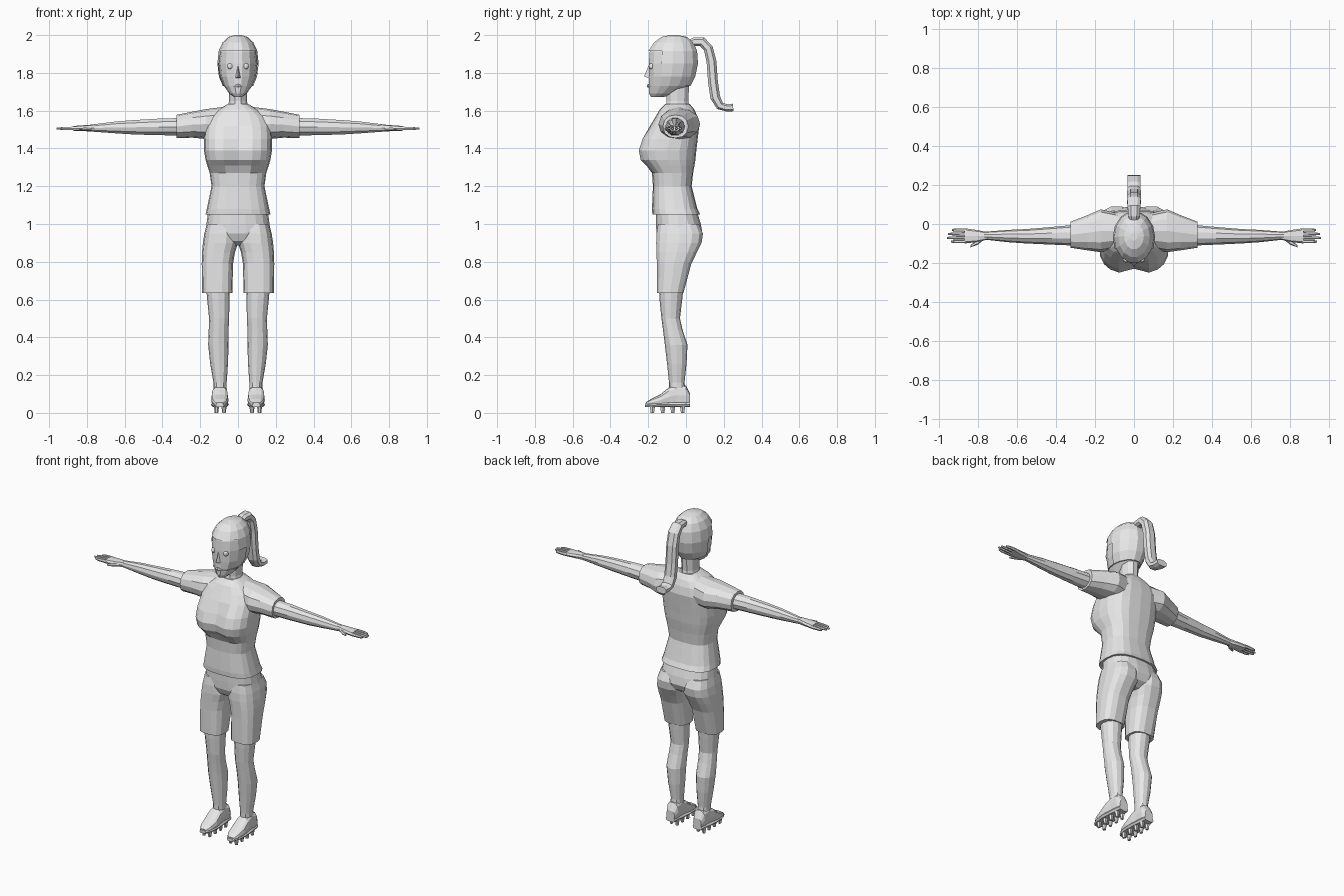
import bpy, bmesh, math
from mathutils import Vector

grey = bpy.data.materials.new("plain grey")
grey.diffuse_color = (0.8, 0.8, 0.8, 1)


def finish(name, bm):
    bmesh.ops.recalc_face_normals(bm, faces=bm.faces)
    me = bpy.data.meshes.new(name)
    bm.to_mesh(me)
    bm.free()
    me.materials.append(grey)
    ob = bpy.data.objects.new(name, me)
    bpy.context.collection.objects.link(ob)
    return ob


def skin(name, loops, caps=True, edit=None):
    """Join matching rings of points into a tube."""
    bm = bmesh.new()
    rows = [[bm.verts.new(p) for p in loop] for loop in loops]
    n = len(rows[0])
    for a, b in zip(rows, rows[1:]):
        for i in range(n):
            j = (i + 1) % n
            bm.faces.new((a[i], a[j], b[j], b[i]))
    if caps:
        bm.faces.new(rows[0])
        bm.faces.new(rows[-1])
    if edit:
        edit(bm)
    return finish(name, bm)


def loft(name, axis, rings, n=12, p=1.0, side=1, caps=True, edit=None):
    """Rings are (position, a0, a1, b0, b1): extents across the axis."""
    loops = []
    for t, a0, a1, b0, b1 in rings:
        loop = []
        for i in range(n):
            ang = 2 * math.pi * i / n
            c, s = math.cos(ang), math.sin(ang)
            a = (a0 + a1) / 2 + (a1 - a0) / 2 * math.copysign(abs(c) ** p, c)
            b = (b0 + b1) / 2 + (b1 - b0) / 2 * math.copysign(abs(s) ** p, s)
            x, y, z = {'x': (t, a, b), 'y': (a, t, b), 'z': (a, b, t)}[axis]
            loop.append((x * side, y, z))
        loops.append(loop)
    return skin(name, loops, caps, edit)


def sym(rows):
    """Rings centred on x = 0: (z, half width, y front, y back)."""
    return [(z, -w, w, f, b) for z, w, f, b in rows]


# Shirt body, with a cleft down the chest
def cleft(bm):
    for v in bm.verts:
        if abs(v.co.x) < 0.005 and v.co.y < -0.15 and 1.3 < v.co.z < 1.5:
            v.co.y += 0.025


loft("shirt", 'z', sym([
    (1.05, .172, -.178, .075), (1.08, .165, -.18, .06), (1.2, .14, -.175, .03),
    (1.27, .15, -.18, .038), (1.31, .163, -.215, .045), (1.34, .172, -.245, .05),
    (1.39, .18, -.255, .055), (1.45, .18, -.235, .062), (1.52, .175, -.19, .07),
    (1.57, .15, -.16, .06), (1.605, .105, -.14, .045), (1.635, .055, -.11, .02)]),
    n=20, p=.72, edit=cleft)

# Neck and head
loft("neck", 'z', sym([(1.58, .06, -.12, .03), (1.65, .048, -.105, .015),
                       (1.74, .05, -.11, .02)]), n=10)
head_rings = [
    (1.672, .022, -.185, -.12), (1.69, .045, -.197, -.05), (1.73, .074, -.2, .02),
    (1.78, .095, -.2, .045), (1.85, .103, -.2, .06), (1.91, .096, -.195, .055),
    (1.955, .075, -.165, .035), (1.983, .045, -.125, .0), (1.993, .012, -.08, -.05)]
loft("head", 'z', sym(head_rings), n=14)


# Hair cap, cut away around the face
def open_face(bm):
    gone = [f for f in bm.faces if f.calc_center_median().z < 1.89
            and f.calc_center_median().y < -.1]
    bmesh.ops.delete(bm, geom=gone, context='FACES')


loft("hair_cap", 'z', sym([(z + .007 * (z > 1.9), w + .006, f - .006, b + .007)
                           for z, w, f, b in head_rings[2:]]), n=14, edit=open_face)

# Nose
bm = bmesh.new()
pts = [bm.verts.new(p) for p in ((0, -.197, 1.84), (-.017, -.192, 1.77),
                                 (.017, -.192, 1.77), (0, -.222, 1.782))]
for tri in ((0, 1, 3), (0, 3, 2), (1, 2, 3), (0, 2, 1)):
    bm.faces.new([pts[i] for i in tri])
finish("nose", bm)

# Lips
loft("lips", 'x', [(-.025, -.197, -.187, 1.726, 1.734), (0, -.208, -.19, 1.72, 1.742),
                   (.025, -.197, -.187, 1.726, 1.734)], n=6)

# Ponytail swept along a curved path: (y, z, half width, half thickness)
path = [(.0, 1.945, .022, .018), (.045, 1.965, .028, .023), (.085, 1.965, .033, .025),
        (.118, 1.93, .035, .025), (.135, 1.86, .035, .026), (.143, 1.75, .035, .026),
        (.155, 1.67, .035, .026), (.18, 1.625, .034, .022), (.215, 1.615, .034, .019),
        (.25, 1.617, .034, .02)]
loops = []
for i, (y, z, w, t) in enumerate(path):
    p0, p1 = path[max(i - 1, 0)], path[min(i + 1, len(path) - 1)]
    d = Vector((0, p1[0] - p0[0], p1[1] - p0[1])).normalized()
    nrm = Vector((0, -d.z, d.y))
    loops.append([Vector((w * u, y, z)) + nrm * t * v for u, v in
                  ((1, .5), (.5, 1), (-.5, 1), (-1, .5), (-1, -.5), (-.5, -1), (.5, -1), (1, -.5))])
skin("ponytail", loops)

# Hips of the shorts
loft("shorts_hips", 'z', sym([
    (1.065, .158, -.16, .06), (1.0, .167, -.16, .08), (.95, .175, -.158, .088),
    (.91, .155, -.14, .07), (.885, .08, -.1, .03)]), n=18, p=.8)

for side, label in ((1, "left"), (-1, "right")):
    # Eye
    bm = bmesh.new()
    bmesh.ops.create_uvsphere(bm, u_segments=10, v_segments=6, radius=.016)
    bmesh.ops.translate(bm, verts=bm.verts, vec=(side * .042, -.182, 1.835))
    finish(label + "_eye", bm)

    # Sleeve and arm
    loft(label + "_sleeve", 'x', [
        (.06, -.12, .05, 1.44, 1.622), (.17, -.145, .075, 1.45, 1.608),
        (.24, -.135, .045, 1.457, 1.595), (.325, -.122, .012, 1.455, 1.578)],
        n=12, p=.9, side=side)
    loft(label + "_arm", 'x', [
        (.28, -.112, -.002, 1.466, 1.564), (.42, -.106, -.015, 1.468, 1.56),
        (.55, -.1, -.026, 1.472, 1.552), (.64, -.094, -.03, 1.478, 1.545),
        (.77, -.08, -.04, 1.488, 1.528)], n=10, side=side)

    # Hand with four fingers and a thumb
    loft(label + "_palm", 'x', [
        (.755, -.08, -.042, 1.49, 1.528), (.80, -.092, -.032, 1.491, 1.524),
        (.87, -.1, -.022, 1.492, 1.519)], n=8, p=.7, side=side)
    for k, (y, tip) in enumerate(((-.031, .935), (-.051, .955), (-.071, .96), (-.09, .94))):
        loft(f"{label}_finger_{k + 1}", 'x', [
            (.86, y - .009, y + .009, 1.495, 1.517),
            (.92, y - .008, y + .008, 1.496, 1.515),
            (tip, y - .005, y + .005, 1.5, 1.511)], n=6, side=side)
    loft(label + "_thumb", 'x', [
        (.775, -.085, -.06, 1.493, 1.515), (.805, -.108, -.082, 1.493, 1.513),
        (.84, -.12, -.108, 1.497, 1.508)], n=6, side=side)

    # Leg of the shorts
    loft(label + "_shorts_leg", 'z', [
        (1.0, .01, .165, -.15, .07), (.95, .002, .178, -.158, .092),
        (.9, .0, .186, -.16, .085), (.85, .016, .19, -.158, .06),
        (.79, .026, .192, -.156, .03), (.635, .03, .19, -.155, -.012)],
        n=14, p=.75, side=side)

    # Bare leg
    loft(label + "_leg", 'z', [
        (.7, .042, .172, -.145, -.01), (.6, .045, .163, -.14, -.02),
        (.5, .047, .153, -.13, -.032), (.44, .05, .155, -.122, -.018),
        (.36, .05, .158, -.112, .008), (.26, .053, .147, -.1, .003),
        (.16, .06, .13, -.09, -.008), (.1, .06, .13, -.09, .0)],
        n=12, p=.9, side=side)

    # Boot, sole and studs
    loft(label + "_boot", 'y', [
        (-.213, .075, .118, .038, .056), (-.185, .058, .134, .036, .074),
        (-.135, .05, .142, .036, .098), (-.09, .053, .14, .036, .135),
        (-.05, .056, .135, .036, .152), (0, .056, .133, .036, .145),
        (.022, .066, .123, .04, .1)], n=12, p=.7, side=side)
    loft(label + "_sole", 'y', [
        (-.218, .075, .118, .03, .05), (-.18, .053, .138, .03, .055),
        (-.12, .048, .144, .03, .058), (-.05, .054, .138, .03, .058),
        (.022, .062, .128, .03, .06)], n=8, p=.6, side=side)
    for r, y in enumerate((-.178, -.123, -.07, -.018)):
        for c, x in enumerate((.074, .114)):
            loft(f"{label}_stud_{r}_{c}", 'z', [
                (0, x - .009, x + .009, y - .01, y + .01),
                (.036, x - .014, x + .014, y - .016, y + .016)], n=6, side=side)
